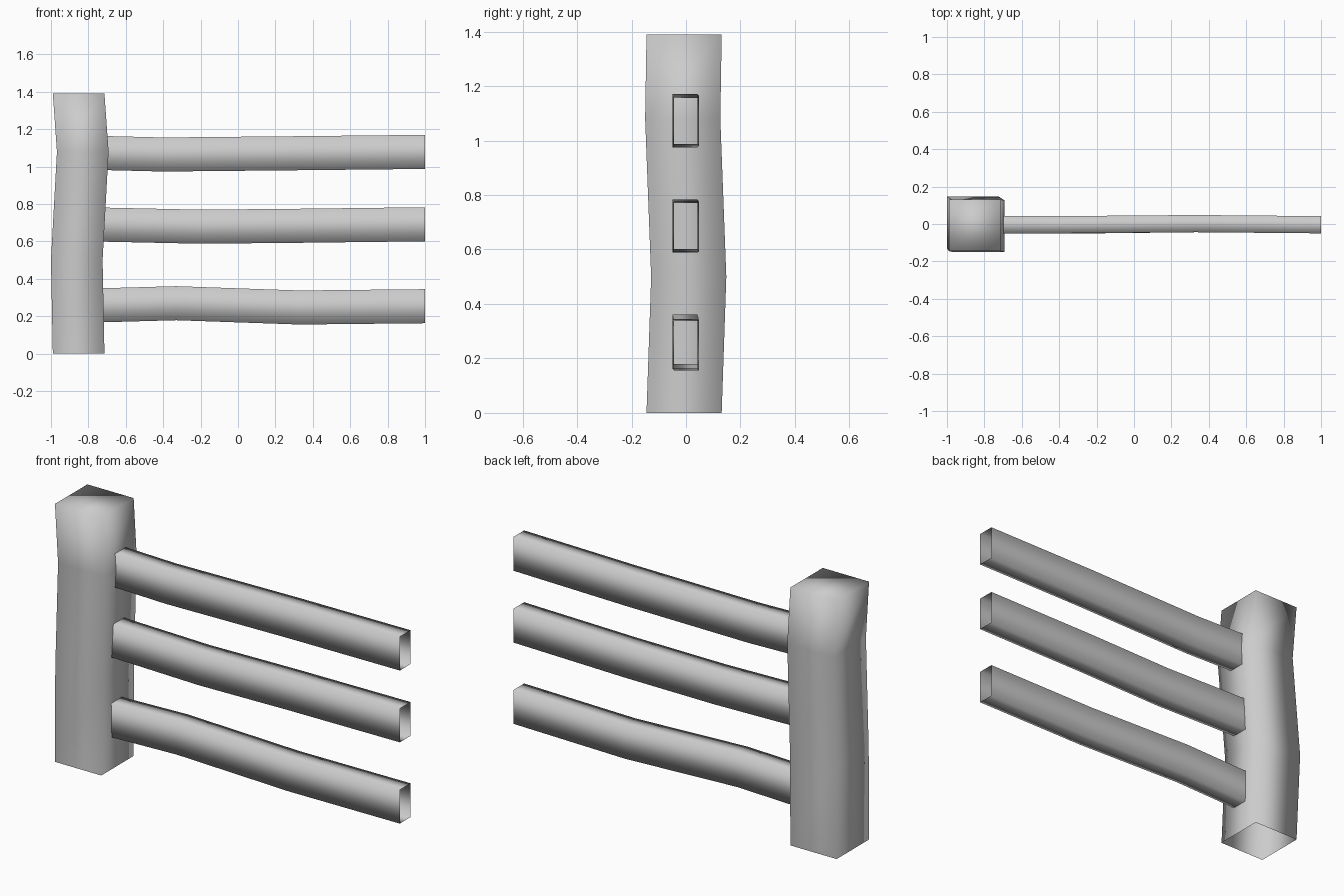
import bpy
import bmesh
from mathutils import Vector

cube = bpy.data.objects.get("Cube")
if cube:
    bpy.data.objects.remove(cube, do_unlink=True)

gray = bpy.data.materials.new("light_gray")
gray.use_nodes = True
COLOR = (0.6, 0.6, 0.6, 1)
gray.diffuse_color = COLOR
gray.node_tree.nodes["Principled BSDF"].inputs["Base Color"].default_value = COLOR


def square_beam(name, centers, side_a, side_b, cap_end=False):
    """Sweep a four-sided section along the centers, open unless capped."""
    bm = bmesh.new()
    a, b = Vector(side_a) / 2, Vector(side_b) / 2
    rings = []
    for center in centers:
        c = Vector(center)
        rings.append([bm.verts.new(c + p) for p in (-a - b, a - b, a + b, b - a)])
    for low, high in zip(rings, rings[1:]):
        for i in range(4):
            j = (i + 1) % 4
            bm.faces.new((low[i], low[j], high[j], high[i]))
    if cap_end:
        bm.faces.new(rings[-1])
    for face in bm.faces:
        face.smooth = True
    mesh = bpy.data.meshes.new(name)
    bm.to_mesh(mesh)
    bm.free()
    mesh.materials.append(gray)
    obj = bpy.data.objects.new(name, mesh)
    bpy.context.collection.objects.link(obj)
    return obj


# Slightly crooked post with a closed top and open bottom
post_path = [(-0.852, -0.007, 0), (-0.862, 0.01, 0.5),
             (-0.83, -0.012, 1.08), (-0.852, -0.007, 1.39)]
square_beam("post", post_path, (0.276, 0, 0), (0, 0.276, 0), cap_end=True)

# Three bent rails, open at the ends: center heights along the length
rails = {
    "lower_rail": [(-0.76, 0.258), (-0.33, 0.27), (0.33, 0.247), (1, 0.254)],
    "middle_rail": [(-0.76, 0.691), (-0.2, 0.679), (0.33, 0.684), (1, 0.692)],
    "upper_rail": [(-0.76, 1.074), (-0.4, 1.065), (0.33, 1.072), (1, 1.079)],
}
sway = (-0.004, -0.004, 0.002, -0.004)
for name, path in rails.items():
    centers = [(x, y, z) for (x, z), y in zip(path, sway)]
    square_beam(name, centers, (0, 0.092, 0), (0, 0, 0.182))
